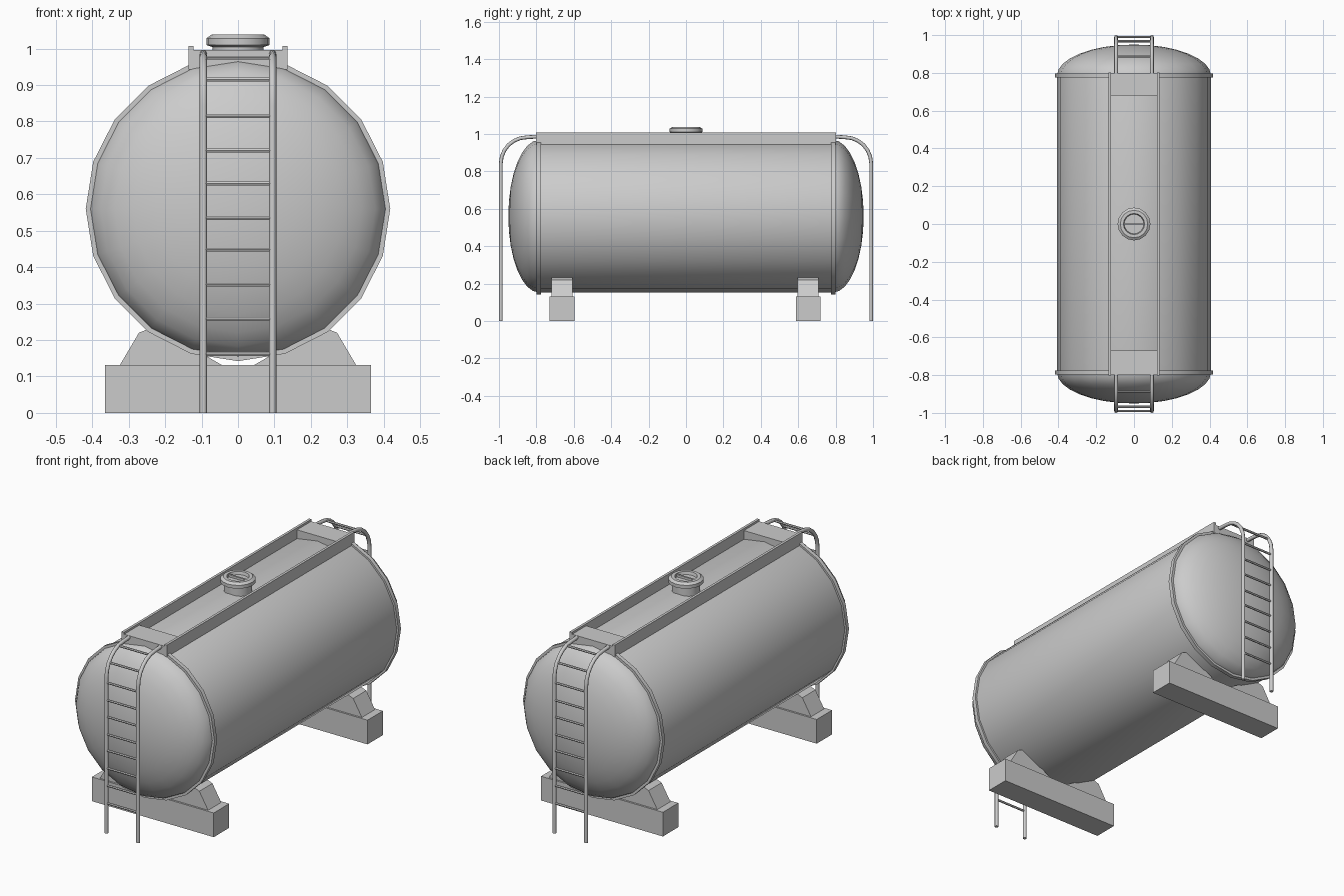
import bpy, bmesh, math
from mathutils import Matrix, Vector

if "Cube" in bpy.data.objects:
    bpy.data.objects.remove(bpy.data.objects["Cube"])

CZ = 0.56      # tank axis height
SIDES = 20


def finish(bm, name, smooth=None):
    bmesh.ops.recalc_face_normals(bm, faces=bm.faces)
    me = bpy.data.meshes.new(name)
    bm.to_mesh(me)
    bm.free()
    ob = bpy.data.objects.new(name, me)
    bpy.context.collection.objects.link(ob)
    if smooth:
        bpy.ops.object.select_all(action='DESELECT')
        ob.select_set(True)
        bpy.context.view_layer.objects.active = ob
        bpy.ops.object.shade_smooth_by_angle(angle=math.radians(smooth))
    return ob


def box(name, x0, x1, y0, y1, z0, z1):
    bm = bmesh.new()
    bmesh.ops.create_cube(bm, size=1, matrix=Matrix.LocRotScale(
        Vector(((x0 + x1) / 2, (y0 + y1) / 2, (z0 + z1) / 2)), None,
        Vector((x1 - x0, y1 - y0, z1 - z0))))
    return finish(bm, name)


def extrude_y(name, pts, y0, y1):
    bm = bmesh.new()
    f = bm.faces.new([bm.verts.new((x, y0, z)) for x, z in pts])
    r = bmesh.ops.extrude_face_region(bm, geom=[f])
    vs = [v for v in r['geom'] if isinstance(v, bmesh.types.BMVert)]
    bmesh.ops.translate(bm, verts=vs, vec=(0, y1 - y0, 0))
    return finish(bm, name)


def lathe(name, prof, axis, origin, n=SIDES, closed=False, smooth=30):
    """Spin (radius, offset) points around the y or z axis."""
    bm = bmesh.new()
    ox, oy, oz = origin
    rings = []
    for r, t in prof:
        ring = []
        for i in range(1 if r == 0 else n):
            a = 2 * math.pi * i / n
            c, s = r * math.cos(a), r * math.sin(a)
            p = (ox + c, oy + t, oz + s) if axis == 'y' else (ox + c, oy + s, oz + t)
            ring.append(bm.verts.new(p))
        rings.append(ring)
    pairs = list(zip(rings, rings[1:])) + ([(rings[-1], rings[0])] if closed else [])
    for a, b in pairs:
        for i in range(n):
            j = (i + 1) % n
            q = [a[i % len(a)], a[j % len(a)], b[j % len(b)], b[i % len(b)]]
            bm.faces.new(list(dict.fromkeys(q)))
    return finish(bm, name, smooth)


# Tank shell with elliptical ends
R, Y0, DEPTH, STEPS = 0.408, 0.785, 0.165, 8
end = []
for i in range(STEPS + 1):
    a = math.pi / 2 * i / STEPS
    end.append((0 if i == STEPS else R * math.cos(a), Y0 + DEPTH * math.sin(a)))
lathe("tank_shell", [(r, -y) for r, y in reversed(end)] + end, 'y', (0, 0, CZ))

# Seam bands
for s, tag in ((-1, "front"), (1, "back")):
    lathe(tag + "_seam_band", [(0.4, -0.011), (0.418, -0.011), (0.418, 0.011), (0.4, 0.011)],
          'y', (0, s * 0.787, CZ), closed=True)

# Walkway side boards and end steps
for s, tag in ((-1, "left"), (1, "right")):
    x0, x1 = sorted((s * 0.122, s * 0.136))
    box(tag + "_walkway_board", x0, x1, -0.803, 0.803, 0.943, 1.007)
box("front_walkway_step", -0.122, 0.122, -0.8, -0.67, 0.94, 0.996)
box("back_walkway_step", -0.122, 0.122, 0.68, 0.8, 0.94, 0.996)

# Hatch with recessed lid and handle bar
lathe("hatch", [(0, 0.94), (0.07, 0.94), (0.07, 1.004), (0.087, 1.01), (0.087, 1.028),
                (0.073, 1.038), (0.056, 1.038), (0.052, 1.022), (0, 1.022)],
      'z', (0, 0, 0), n=16)
box("hatch_handle", -0.054, 0.054, -0.005, 0.005, 1.02, 1.034)

# Saddle supports
for yc, tag in ((-0.663, "front"), (0.653, "back")):
    box(tag + "_saddle_base", -0.365, 0.365, yc - 0.066, yc + 0.066, 0, 0.131)
    for s, side in ((-1, "left"), (1, "right")):
        pts = [(0.325, 0.13), (0.272, 0.22), (0.235, 0.235), (0.12, 0.175),
               (0.08, 0.152), (0.042, 0.13)]
        extrude_y(f"{tag}_{side}_saddle_wedge", [(s * x, z) for x, z in pts],
                  yc - 0.056, yc + 0.056)


# Ladders: bent side rails plus rungs
def tubes(name, paths, radius, res):
    cu = bpy.data.curves.new(name, 'CURVE')
    cu.dimensions = '3D'
    cu.bevel_depth = radius
    cu.bevel_resolution = res
    cu.use_fill_caps = True
    for path in paths:
        sp = cu.splines.new('POLY')
        sp.points.add(len(path) - 1)
        for p, co in zip(sp.points, path):
            p.co = (*co, 1)
    ob = bpy.data.objects.new(name, cu)
    bpy.context.collection.objects.link(ob)
    bpy.ops.object.select_all(action='DESELECT')
    ob.select_set(True)
    bpy.context.view_layer.objects.active = ob
    bpy.ops.object.convert(target='MESH')
    bpy.ops.object.shade_smooth_by_angle(angle=math.radians(50))


bend = [(0.85 + 0.14 * math.cos(a), 0.842 + 0.14 * math.sin(a))
        for a in (math.pi / 2 * i / 6 for i in range(7))]
side = [(0.99, 0)] + bend + [(0.795, 0.986)]
rungs = [(0.99, z) for z in (0.162, 0.258, 0.352, 0.448, 0.535, 0.63, 0.72, 0.815)]
rungs += [(0.968, 0.915), (0.887, 0.975)]
for s, tag in ((-1, "front"), (1, "back")):
    tubes(tag + "_ladder_rails", [[(x, s * y, z) for y, z in side] for x in (-0.095, 0.095)],
          0.01, 2)
    tubes(tag + "_ladder_rungs", [[(-0.095, s * y, z), (0.095, s * y, z)] for y, z in rungs],
          0.006, 1)
